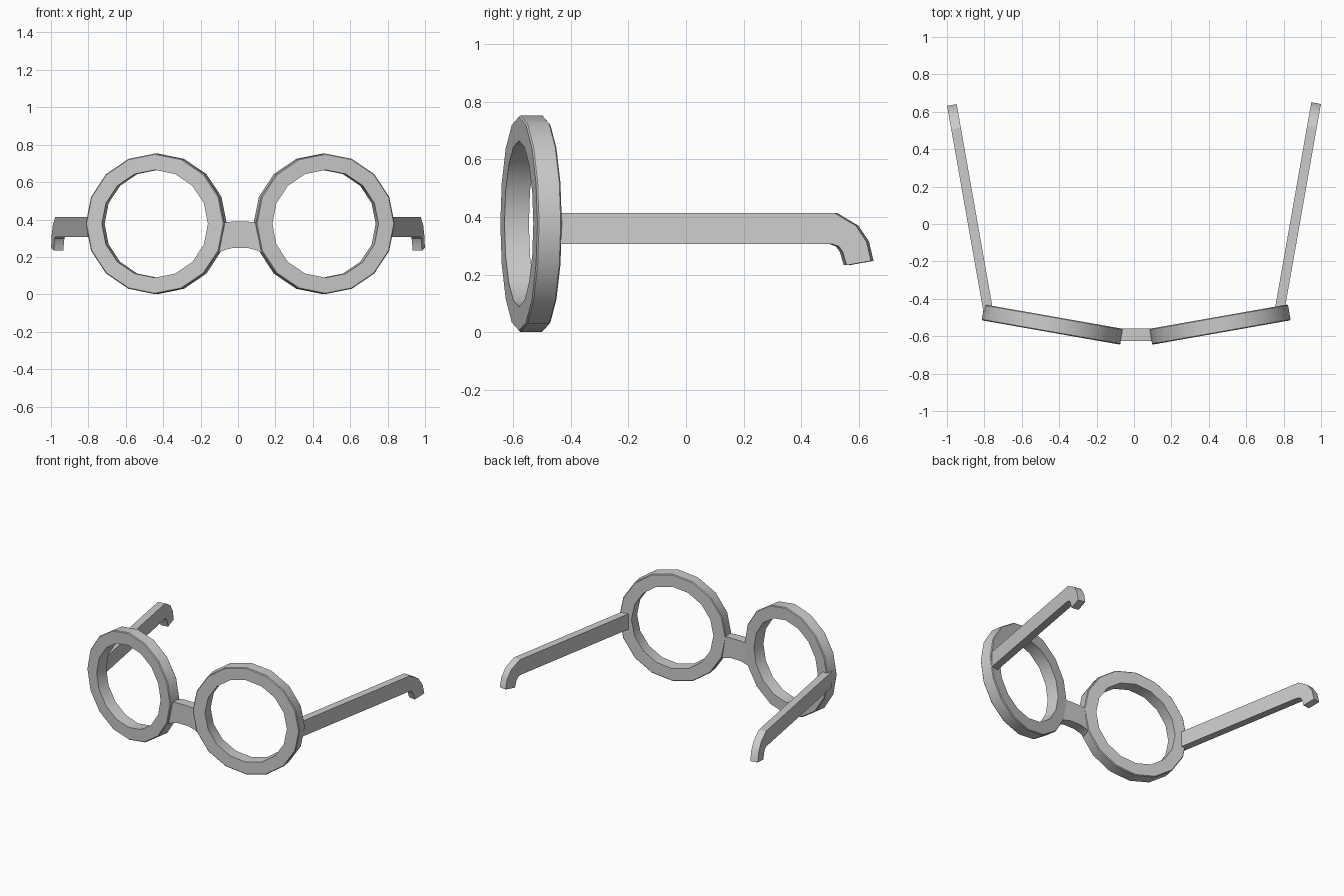
import bpy, bmesh, math
from mathutils import Matrix, Vector

if "Cube" in bpy.data.objects:
    bpy.data.objects.remove(bpy.data.objects["Cube"])

TILT = math.radians(10)


def finish(name, bm, matrix):
    bmesh.ops.recalc_face_normals(bm, faces=bm.faces)
    bm.transform(matrix)
    mesh = bpy.data.meshes.new(name)
    bm.to_mesh(mesh)
    bm.free()
    ob = bpy.data.objects.new(name, mesh)
    bpy.context.collection.objects.link(ob)
    bpy.context.view_layer.objects.active = ob
    ob.select_set(True)
    bpy.ops.object.shade_smooth_by_angle(angle=math.radians(30))
    ob.select_set(False)
    return ob


def rim(name, x, turn):
    # rectangular section with tiny edge bevels, swept round 16 sides
    section = [(0.288, -0.043), (0.371, -0.043), (0.376, -0.038),
               (0.376, 0.038), (0.371, 0.043), (0.288, 0.043)]
    bm = bmesh.new()
    rings = []
    for i in range(16):
        a = math.tau * i / 16
        rings.append([bm.verts.new((r * math.cos(a), y, r * math.sin(a)))
                      for r, y in section])
    n = len(section)
    for i in range(16):
        p, q = rings[i], rings[(i + 1) % 16]
        for j in range(n):
            k = (j + 1) % n
            bm.faces.new((p[j], p[k], q[k], q[j]))
    finish(name, bm, Matrix.Translation((x, -0.5375, 0.377))
           @ Matrix.Rotation(turn, 4, 'Z'))


def prism(name, points, direction, thickness, matrix):
    # extrude a closed profile symmetrically along a direction
    d = Vector(direction) * thickness
    bm = bmesh.new()
    face = bm.faces.new([bm.verts.new(Vector(p) - d / 2) for p in points])
    res = bmesh.ops.extrude_face_region(bm, geom=[face])
    verts = [g for g in res["geom"] if isinstance(g, bmesh.types.BMVert)]
    bmesh.ops.translate(bm, verts=verts, vec=d)
    finish(name, bm, matrix)


# Lens rims
rim("left_rim", -0.437, -TILT)
rim("right_rim", 0.46, TILT)

# Temple arms with hooked ear ends, running back from the rims
arm = [(-0.02, 0.414), (0.97, 0.414), (1.045, 0.37), (1.082, 0.315),
       (1.098, 0.248), (1.012, 0.233), (0.999, 0.278), (0.985, 0.298),
       (0.963, 0.306), (-0.02, 0.306)]
for name, x, y, turn in (("left_arm", -0.783, -0.445, TILT),
                         ("right_arm", 0.783, -0.435, -TILT)):
    prism(name, [(0, u, z) for u, z in arm], (1, 0, 0), 0.052,
          Matrix.Translation((x, y, 0)) @ Matrix.Rotation(turn, 4, 'Z'))

# Arched nose bridge
half = [(0.04, 0.389), (0.09, 0.383), (0.13, 0.37)]
low = [(0.13, 0.215), (0.09, 0.235), (0.04, 0.248)]
side = half + low
outline = side + [(-x, z) for x, z in reversed(side)]
prism("bridge", [(x, 0, z) for x, z in outline], (0, 1, 0), 0.066,
      Matrix.Translation((0.0115, -0.593, 0)))
